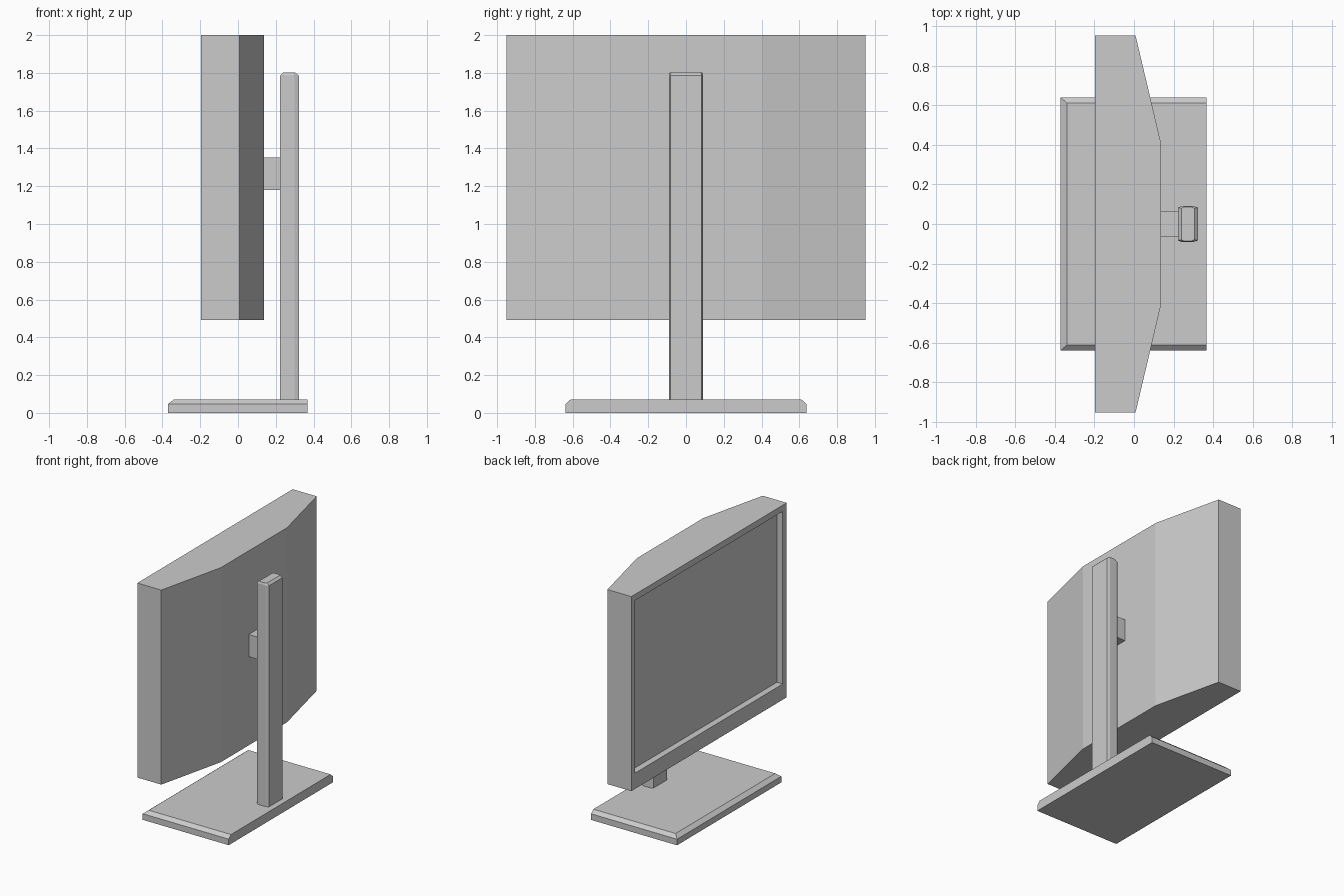
import bpy, bmesh
from mathutils import Vector

if "Cube" in bpy.data.objects:
    bpy.data.objects.remove(bpy.data.objects["Cube"])


def loft(name, rings, edit=None):
    """Join equal-length rings [(outline, z), ...] into a capped solid."""
    bm = bmesh.new()
    loops = [[bm.verts.new((x, y, z)) for x, y in outline] for outline, z in rings]
    for a, b in zip(loops, loops[1:]):
        for i in range(len(a)):
            j = (i + 1) % len(a)
            bm.faces.new((a[i], a[j], b[j], b[i]))
    bm.faces.new(loops[0])
    bm.faces.new(loops[-1])
    bmesh.ops.recalc_face_normals(bm, faces=bm.faces)
    if edit:
        edit(bm)
    mesh = bpy.data.meshes.new(name)
    bm.to_mesh(mesh)
    bm.free()
    obj = bpy.data.objects.new(name, mesh)
    bpy.context.collection.objects.link(obj)
    return obj


def mirrored(half):
    """Close a half outline (y > 0) by mirroring it across y = 0."""
    return half + [(x, -y) for x, y in reversed(half)]


def rect(x0, x1, y):
    return mirrored([(x0, y), (x1, y)])


# Recessed screen with a taller lower bezel
def recess_screen(bm):
    bm.normal_update()
    face = min(bm.faces, key=lambda f: f.calc_center_median().x)
    bmesh.ops.inset_individual(bm, faces=[face], thickness=0.068)
    for v in face.verts:
        if v.co.z < 1:
            v.co.z += 0.074
    panel = bmesh.ops.extrude_discrete_faces(bm, faces=[face])["faces"][0]
    bmesh.ops.translate(bm, verts=panel.verts[:], vec=Vector((0.05, 0, 0)))


# Housing with tapered back
housing = mirrored([(-0.197, 0.951), (0.008, 0.951), (0.137, 0.405)])
loft("monitor_housing", [(housing, 0.493), (housing, 2.0)], recess_screen)

# Base plate, chamfered on three top edges
bottom = rect(-0.37, 0.367, 0.638)
loft("base_plate", [(bottom, 0), (bottom, 0.047), (rect(-0.338, 0.367, 0.61), 0.072)])

# Upright post with softened corners and top
post = mirrored([(0.222, 0.083), (0.242, 0.091), (0.298, 0.091), (0.322, 0.083)])
post_top = [(0.272 + (x - 0.272) * 0.65, y * 0.95) for x, y in post]
loft("upright_post", [(post, 0.07), (post, 1.785), (post_top, 1.801)])

# Bracket between housing and post
arm = rect(0.137, 0.222, 0.064)
loft("mount_bracket", [(arm, 1.18), (arm, 1.352)])
